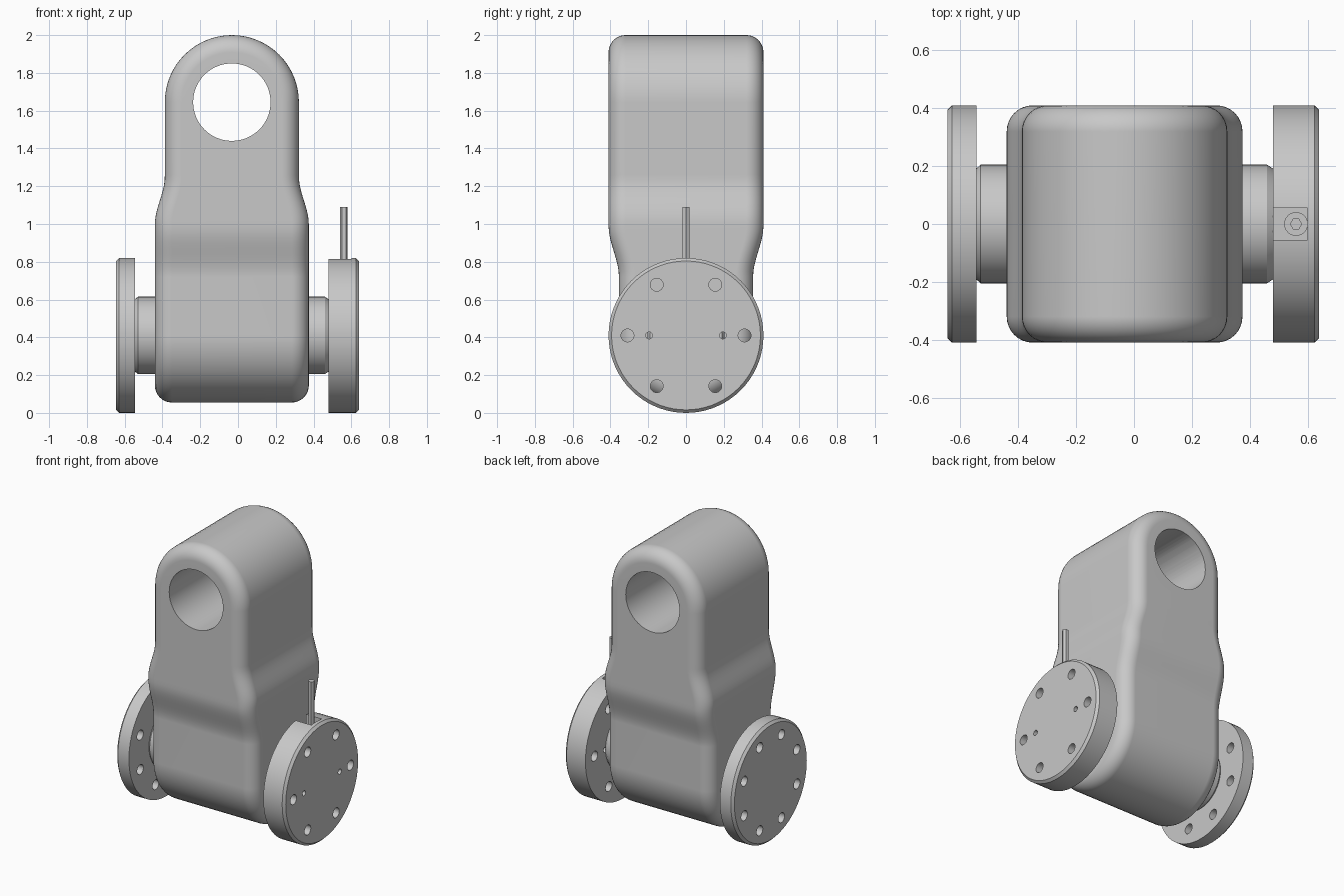
import bpy, bmesh
from math import pi, sin, cos, radians

old = bpy.data.objects.get("Cube")
if old:
    bpy.data.objects.remove(old, do_unlink=True)

grey = bpy.data.materials.new("plain grey")
grey.use_nodes = True
GREY = (0.58, 0.58, 0.58, 1)
grey.diffuse_color = GREY
grey.node_tree.nodes["Principled BSDF"].inputs["Base Color"].default_value = GREY

AXLE_Z, EYE_Z = 0.41, 1.645
CENTRE_X, FILLET = -0.0325, 0.09


def loft(name, rings, capped=False):
    """Skin a row of closed rings into a mesh object."""
    bm = bmesh.new()
    rows = [[bm.verts.new(p) for p in ring] for ring in rings]
    n = len(rows[0])
    for a, b in zip(rows, rows[1:]):
        for i in range(n):
            j = (i + 1) % n
            bm.faces.new((a[i], a[j], b[j], b[i]))
    if capped:
        bm.faces.new(rows[0])
        bm.faces.new(rows[-1])
    bmesh.ops.remove_doubles(bm, verts=bm.verts, dist=0.0002)
    bmesh.ops.recalc_face_normals(bm, faces=bm.faces)
    mesh = bpy.data.meshes.new(name)
    bm.to_mesh(mesh)
    bm.free()
    mesh.materials.append(grey)
    obj = bpy.data.objects.new(name, mesh)
    bpy.context.collection.objects.link(obj)
    return obj


def turned(name, profile, segments=72):
    """Turn (x, radius) points about the axle."""
    return loft(name, [[(x, r * cos(2 * pi * i / segments),
                         AXLE_Z + r * sin(2 * pi * i / segments))
                        for i in range(segments)] for x, r in profile], True)


def cylinder(name, radius, depth, at, turn=(0, 0, 0), sides=24):
    bpy.ops.mesh.primitive_cylinder_add(vertices=sides, radius=radius, depth=depth,
                                        location=at, rotation=turn)
    obj = bpy.context.object
    obj.name = name
    obj.data.materials.append(grey)
    return obj


def activate(obj):
    bpy.ops.object.select_all(action='DESELECT')
    obj.select_set(True)
    bpy.context.view_layer.objects.active = obj


def cut(obj, cutter):
    mod = obj.modifiers.new("cut", 'BOOLEAN')
    mod.operation, mod.solver, mod.object = 'DIFFERENCE', 'EXACT', cutter
    activate(obj)
    bpy.ops.object.modifier_apply(modifier=mod.name)
    bpy.data.objects.remove(cutter, do_unlink=True)


def smooth(obj):
    activate(obj)
    bpy.ops.object.shade_smooth_by_angle(angle=radians(32))


def ease(z, z0, z1, a, b):
    t = min(max((z - z0) / (z1 - z0), 0), 1)
    return a + (b - a) * t * t * (3 - 2 * t)


def section(z, steps=8):
    """Rounded rectangle of the body at one height, as (x, y) points."""
    w = ease(z, 1.0, 1.25, 0.4075, 0.355)
    d = ease(z, 0.72, 0.99, 0.355, 0.41)
    axis = [(w, 0), (0, d), (-w, 0), (0, -d)]
    signs = [(1, 1), (-1, 1), (-1, -1), (1, -1)]
    pts = []
    for q in range(4):
        pts.append(axis[q])
        for i in range(steps + 1):
            a = (q + i / steps) * pi / 2
            pts.append((signs[q][0] * (w - FILLET) + FILLET * cos(a),
                        signs[q][1] * (d - FILLET) + FILLET * sin(a)))
    return pts


# Body: round bottom about the axle, swelling waist, arched top about the eye
rings = []
arc = [i * pi / 32 for i in range(17)]
for a in reversed(arc):
    rings.append([(CENTRE_X + x, y * cos(a), AXLE_Z - abs(y) * sin(a))
                  for x, y in section(AXLE_Z)])
heights = [0.72 + 0.03 * i for i in range(19)]
for z in heights:
    rings.append([(CENTRE_X + x, y, z) for x, y in section(z)])
for a in arc:
    rings.append([(CENTRE_X + x * cos(a), y, EYE_Z + abs(x) * sin(a))
                  for x, y in section(EYE_Z)])
body = loft("body", rings)
cut(body, cylinder("eye_cutter", 0.205, 2, (CENTRE_X, 0, EYE_Z), (pi / 2, 0, 0), 64))
smooth(body)
weighted = body.modifiers.new("weighted normals", 'WEIGHTED_NORMAL')
weighted.keep_sharp = True

# Necks between body and flanges
for name, root, shoulder, tip in (("left_neck", 0.3, 0.46, 0.482),
                                  ("right_neck", -0.36, -0.53, -0.547)):
    smooth(turned(name, [(root, 0.205), (shoulder, 0.205), (tip, 0.19)]))

# Flanges with chamfered outer rims
left_flange = turned("left_flange", [(0.48, 0.41), (0.624, 0.41), (0.64, 0.394)])
right_flange = turned("right_flange", [(-0.545, 0.41), (-0.629, 0.41), (-0.645, 0.394)])


def drill(flange, x, circle, radius, count, offset=0):
    for i in range(count):
        a = 2 * pi * (i + offset) / count
        at = (x, circle * cos(a), AXLE_Z + circle * sin(a))
        cut(flange, cylinder("drill", radius, 0.4, at, (0, pi / 2, 0)))


drill(left_flange, 0.56, 0.31, 0.034, 6)
drill(left_flange, 0.56, 0.195, 0.018, 2)
drill(right_flange, -0.6, 0.31, 0.034, 8, 0.5)

# Slot in the rim of the left flange for the pin
bpy.ops.mesh.primitive_cube_add(size=1, location=(0.535, 0, 0.74))
slot = bpy.context.object
slot.scale = (0.13, 0.112, 0.24)
cut(left_flange, slot)
smooth(left_flange)
smooth(right_flange)

# Upright hexagonal pin and its collar
cylinder("pin", 0.021, 0.48, (0.56, 0, 0.85), (0, 0, pi / 6), 6)
smooth(cylinder("pin_collar", 0.041, 0.12, (0.56, 0, 0.67)))
